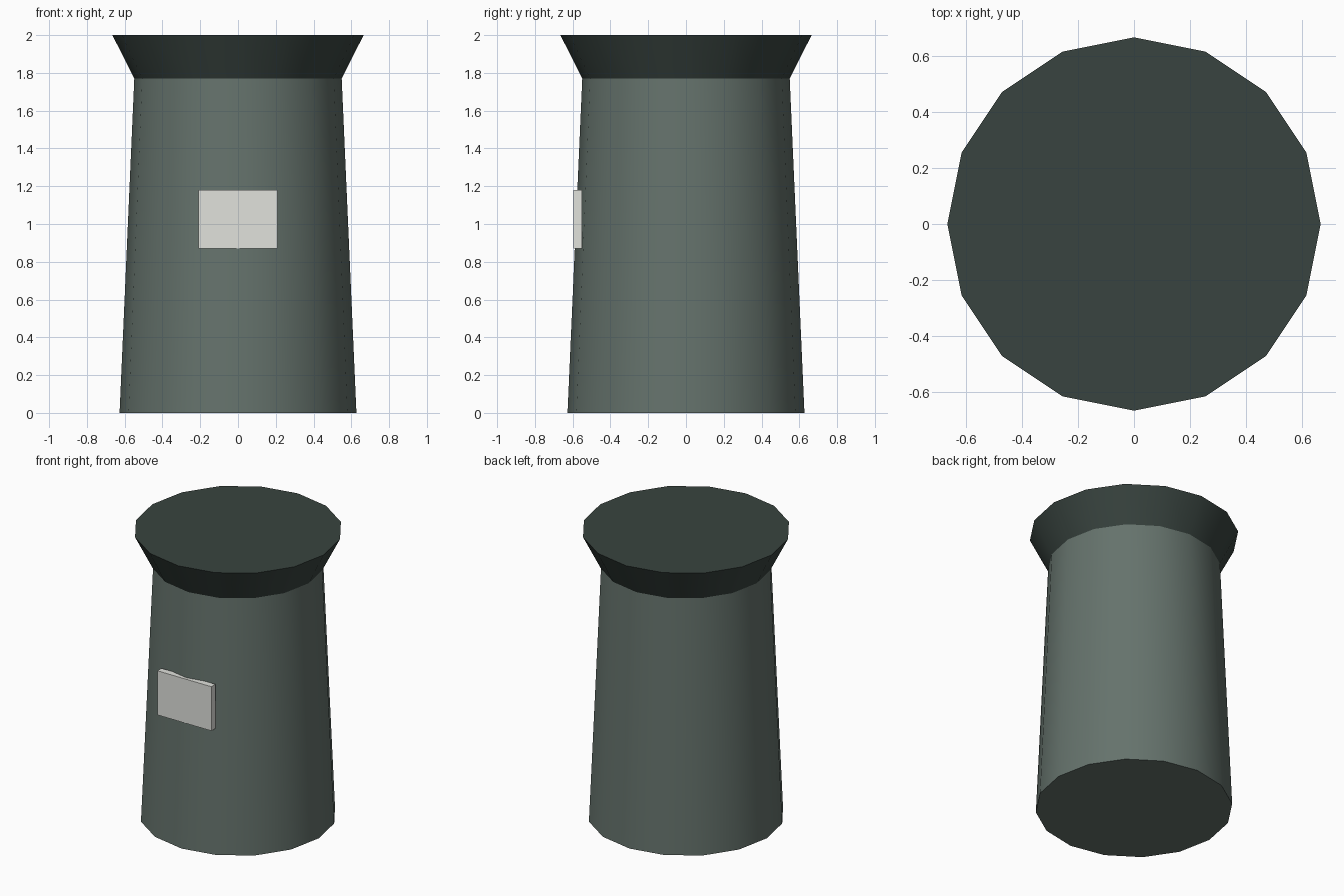
import bpy
import math

if "Cube" in bpy.data.objects:
    bpy.data.objects.remove(bpy.data.objects["Cube"])


def material(name, rgb):
    mat = bpy.data.materials.new(name)
    mat.diffuse_color = (*rgb, 1)
    mat.use_nodes = True
    mat.node_tree.nodes["Principled BSDF"].inputs["Base Color"].default_value = mat.diffuse_color
    return mat


def finish(name, mat):
    obj = bpy.context.object
    obj.name = name
    obj.data.materials.append(mat)
    bpy.ops.object.shade_smooth_by_angle(angle=math.radians(30))
    return obj


def frustum(name, r_bottom, r_top, z0, z1, mat):
    bpy.ops.mesh.primitive_cone_add(vertices=16, radius1=r_bottom, radius2=r_top,
                                    depth=z1 - z0, location=(0, 0, (z0 + z1) / 2))
    return finish(name, mat)


# Tapered bin body and flared lid
frustum("body", 0.627, 0.549, 0, 1.77, material("body_green", (0.13, 0.17, 0.15)))
frustum("flared_lid", 0.549, 0.665, 1.77, 2.0, material("lid_green", (0.04, 0.057, 0.05)))

# Thin plate on the front
bpy.ops.mesh.primitive_cube_add(size=1, location=(0, -0.5725, 1.025))
bpy.context.object.scale = (0.42, 0.045, 0.31)
bpy.ops.object.transform_apply(location=False, rotation=False, scale=True)
finish("front_plate", material("plate_white", (0.75, 0.76, 0.72)))
